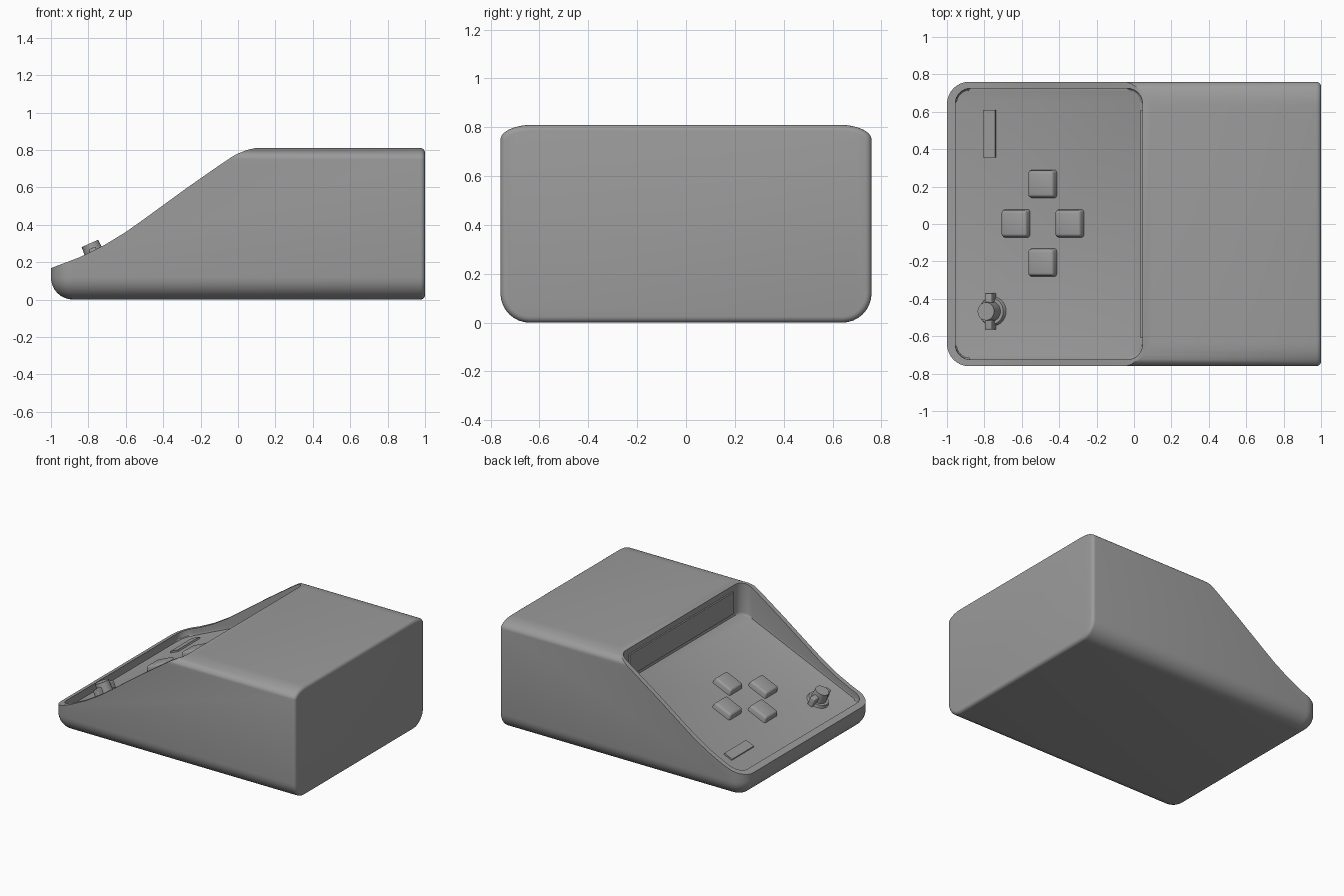
import bpy, bmesh, math
from mathutils import Matrix, Vector

old = bpy.data.objects.get("Cube")
if old:
    bpy.data.objects.remove(old, do_unlink=True)

grey = bpy.data.materials.new("plain_grey")
grey.use_nodes = True
GREY = (0.33, 0.33, 0.33, 1)
grey.diffuse_color = GREY
grey.node_tree.nodes["Principled BSDF"].inputs["Base Color"].default_value = GREY

SLOPE = 0.44
TILT = Matrix.Rotation(-math.atan(SLOPE), 4, 'Y')


def panel_z(x):
    return 0.13 + SLOPE * (x + 0.95)


def on_panel(x, y):
    """Frame lying on the sloping panel, local z along its normal."""
    return Matrix.Translation((x, y, panel_z(x))) @ TILT


def finish(bm, name, matrix=None):
    bmesh.ops.recalc_face_normals(bm, faces=bm.faces)
    mesh = bpy.data.meshes.new(name)
    bm.to_mesh(mesh)
    bm.free()
    mesh.materials.append(grey)
    ob = bpy.data.objects.new(name, mesh)
    bpy.context.collection.objects.link(ob)
    if matrix:
        ob.matrix_world = matrix
    return ob


def activate(ob):
    bpy.ops.object.select_all(action='DESELECT')
    ob.select_set(True)
    bpy.context.view_layer.objects.active = ob


def smooth(ob):
    activate(ob)
    bpy.ops.object.shade_smooth_by_angle(angle=math.radians(32))


def cut(ob, cutter):
    mod = ob.modifiers.new("cut", 'BOOLEAN')
    mod.operation, mod.solver, mod.object = 'DIFFERENCE', 'EXACT', cutter
    activate(ob)
    bpy.ops.object.modifier_apply(modifier=mod.name)
    bpy.data.objects.remove(cutter, do_unlink=True)


def rounded_outline(corners, steps=8):
    """Corners are (centre a, centre b, radius a, radius b), counterclockwise from top right."""
    pts = []
    for quarter, (a, b, ra, rb) in enumerate(corners):
        for i in range(steps + 1):
            t = math.pi / 2 * (quarter + i / steps)
            pts.append((a + ra * math.cos(t), b + rb * math.sin(t)))
    return pts


def prism(bm, lower, upper):
    a = [bm.verts.new(p) for p in lower]
    b = [bm.verts.new(p) for p in upper]
    n = len(a)
    base = bm.faces.new(a)
    bm.faces.new(b)
    for i in range(n):
        bm.faces.new((a[i], a[(i + 1) % n], b[(i + 1) % n], b[i]))
    return base


def box(name, size, matrix, bevel=0.0, taper=1.0):
    """Box standing on the local floor."""
    sx, sy, sz = size
    bm = bmesh.new()
    quad = [(-sx / 2, -sy / 2), (sx / 2, -sy / 2), (sx / 2, sy / 2), (-sx / 2, sy / 2)]
    prism(bm, [(x, y, 0) for x, y in quad], [(x * taper, y * taper, sz) for x, y in quad])
    if bevel:
        edges = [e for e in bm.edges if max(v.co.z for v in e.verts) > sz / 2]
        bmesh.ops.bevel(bm, geom=edges, offset=bevel, segments=3, profile=0.5, affect='EDGES')
    ob = finish(bm, name, matrix)
    smooth(ob)
    return ob


# Housing: rounded cross-sections lofted from nose to rear
def section(x, d):
    w, low, high = 0.76 - d, d, 0.81 - d
    ra, rb = max(0.13 - d, 0.002), max(0.06 - d, 0.002)
    r = max(0.12 - d, 0.002)
    outline = rounded_outline([(w - ra, high - rb, ra, rb), (-w + ra, high - rb, ra, rb),
                               (-w + r, low + r, r, r), (w - r, low + r, r, r)])
    return [(x, y, z) for y, z in outline]


stations = []
for i in range(9):
    t = math.pi / 2 * i / 8
    stations.append((-0.88 - 0.118 * math.cos(t) - 0.002, 0.118 * (1 - math.sin(t))))
for i in range(5):
    t = math.pi / 2 * i / 4
    stations.append((0.975 + 0.025 * math.sin(t), 0.025 * (1 - math.cos(t))))
bm = bmesh.new()
rings = [[bm.verts.new(p) for p in section(x, d)] for x, d in stations]
for p, q in zip(rings, rings[1:]):
    for i in range(len(p)):
        j = (i + 1) % len(p)
        bm.faces.new((p[i], p[j], q[j], q[i]))
bm.faces.new(rings[0])
bm.faces.new(rings[-1])
housing = finish(bm, "housing")

# Sweeping slope removed from the front of the housing
curve = [(-1.1, 0.135), (-1, 0.168), (-0.845, 0.227), (-0.72, 0.288), (-0.6, 0.361), (-0.5, 0.432),
         (-0.283, 0.59), (-0.1, 0.718), (-0.03, 0.765), (0.0, 0.781), (0.05, 0.8), (0.1, 0.812),
         (0.1, 1.2), (-1.1, 1.2)]
bm = bmesh.new()
prism(bm, [(x, -1, z) for x, z in curve], [(x, 1, z) for x, z in curve])
cut(housing, finish(bm, "slope_cutter"))

# Sunken control panel with a rounded floor edge
X0, X1, W, R = -0.955, 0.045, 0.725, 0.08
plan = rounded_outline([(X1 - R, W - R, R, R), (X0 + R, W - R, R, R),
                        (X0 + R, R - W, R, R), (X1 - R, R - W, R, R)])
bm = bmesh.new()
floor = prism(bm, [(x, y, panel_z(x)) for x, y in plan], [(x, y, 1.2) for x, y in plan])
bmesh.ops.bevel(bm, geom=list(floor.edges), offset=0.015, segments=3, profile=0.5, affect='EDGES')
cut(housing, finish(bm, "panel_cutter"))
smooth(housing)

# Display on the upright wall behind the panel
wall = Matrix.Translation((0.046, 0, 0.675)) @ Matrix.Rotation(-math.pi / 2, 4, 'Y')
box("display_screen", (0.16, 1.22, 0.012), wall)

# Four keys in a cross
for name, x, y in [("left_key", -0.485, 0.214), ("right_key", -0.485, -0.206),
                   ("near_key", -0.628, 0.003), ("far_key", -0.34, 0.003)]:
    box(name, (0.158, 0.15, 0.042), on_panel(x, y), 0.014, 0.92)

# Flat indicator strip
box("indicator_strip", (0.07, 0.255, 0.012), on_panel(-0.77, 0.483))

# Rotary knob: base ring, pointer bar and cap
for name, radius, top, height in [("knob_base", 0.078, 0.07, 0.02), ("knob_cap", 0.055, 0.048, 0.092)]:
    bm = bmesh.new()
    bmesh.ops.create_cone(bm, cap_ends=True, segments=32, radius1=radius, radius2=top, depth=height,
                          matrix=Matrix.Translation((0, 0, height / 2)))
    smooth(finish(bm, name, on_panel(-0.755, -0.467)))
box("knob_pointer", (0.04, 0.195, 0.065), on_panel(-0.755, -0.467), 0.006)
